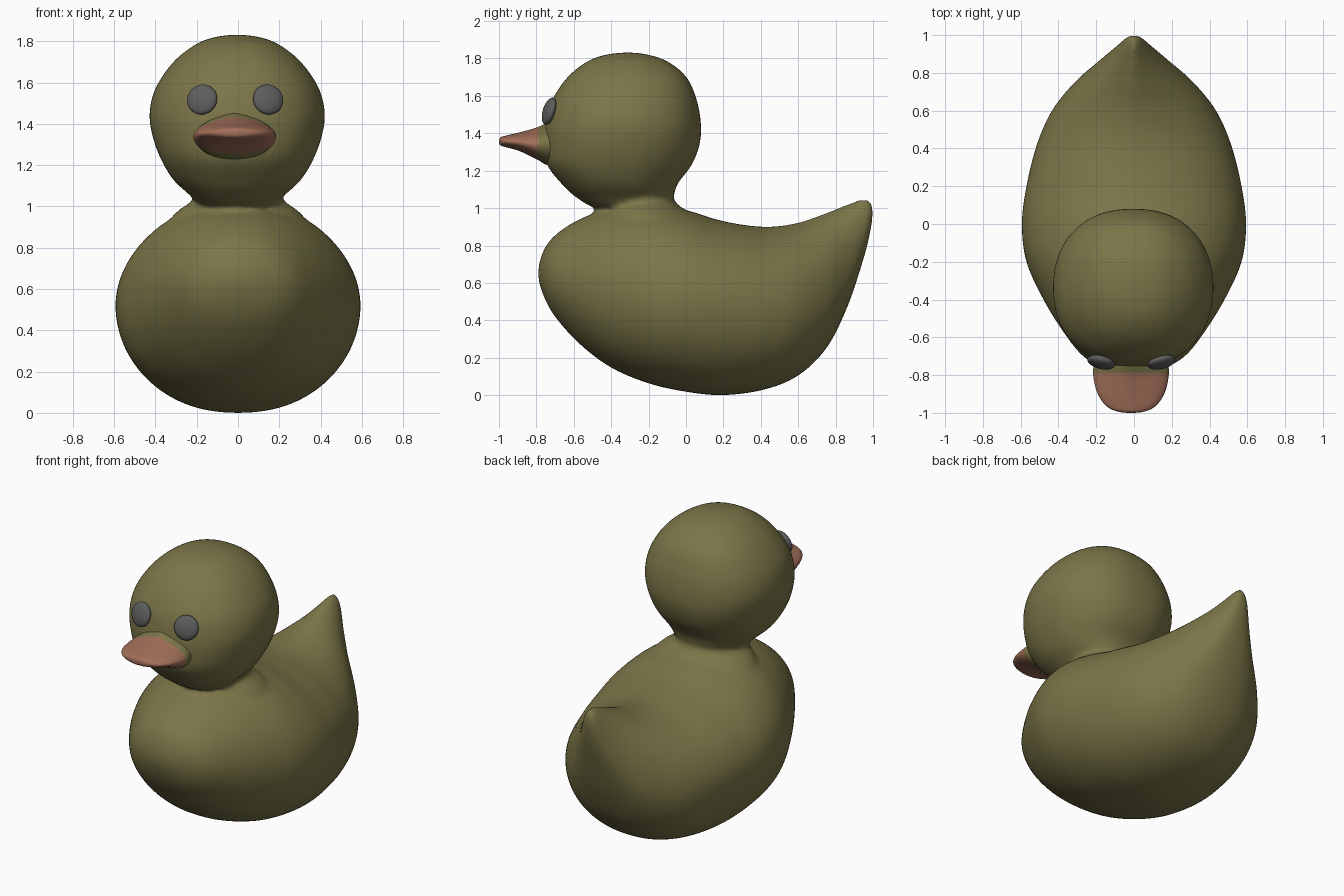
import bpy, bmesh
from math import sin, cos, pi
from mathutils import Vector

if "Cube" in bpy.data.objects:
    bpy.data.objects.remove(bpy.data.objects["Cube"])


def material(name, rgb):
    m = bpy.data.materials.new(name)
    m.diffuse_color = (*rgb, 1)
    m.use_nodes = True
    m.node_tree.nodes["Principled BSDF"].inputs["Base Color"].default_value = m.diffuse_color
    return m


olive = material("olive", (0.20, 0.18, 0.065))
pink = material("beak_pink", (0.36, 0.16, 0.10))
dark = material("eye_grey", (0.11, 0.11, 0.11))


def refine(st, steps):
    """Catmull-Rom through the stations; ends are mirrored so the poles are round."""
    def mirror(s):
        return (s[0], s[2], s[1], -s[3], s[4])
    p = [mirror(st[1])] + st + [mirror(st[-2])]
    out = []
    for i in range(1, len(p) - 2):
        for k in range(steps):
            t = k / steps
            out.append([0.5 * (2 * b + (c - a) * t + (2 * a - 5 * b + 4 * c - d) * t * t
                               + (3 * b - a - 3 * c + d) * t ** 3)
                        for a, b, c, d in zip(p[i - 1], p[i], p[i + 1], p[i + 2])])
    return out + [list(st[-1])]


def power(v, e):
    return abs(v) ** e if v > 0 else -abs(v) ** e


def loft(name, stations, axis, mats, upper=lambda t: 1.0, lower=1.0, flat=1.0,
         pick=None, cx=0.0, steps=6, n=64):
    """Station: position on axis, low, high, half width, height of widest point."""
    bm = bmesh.new()
    rings = []
    for t, lo, hi, hw, mid in refine(stations, steps):
        ring = []
        for k in range(n):
            a = 2 * pi * k / n
            c, s = cos(a), sin(a)
            x = cx + hw * power(c, upper(t) if s > 0 else lower)
            h = mid + (hi - mid if s > 0 else mid - lo) * power(s, flat)
            ring.append(bm.verts.new((x, t, h) if axis == 'y' else (x, h, t)))
        rings.append(ring)
    for r, q in zip(rings, rings[1:]):
        for k in range(n):
            bm.faces.new((r[k], r[(k + 1) % n], q[(k + 1) % n], q[k]))
    bmesh.ops.remove_doubles(bm, verts=bm.verts, dist=1e-5)
    bmesh.ops.recalc_face_normals(bm, faces=bm.faces)
    for f in bm.faces:
        f.smooth = True
        if pick:
            f.material_index = pick(f.calc_center_median())
    me = bpy.data.meshes.new(name)
    bm.to_mesh(me)
    bm.free()
    for m in mats:
        me.materials.append(m)
    ob = bpy.data.objects.new(name, me)
    bpy.context.collection.objects.link(ob)
    return ob


# Body with upturned, pinched tail
body = loft("body", [
    (-.79, .65, .65, 0, .65), (-.765, .54, .765, .15, .65), (-.70, .42, .855, .27, .63),
    (-.57, .275, .94, .375, .60), (-.40, .147, 1.0, .48, .57), (-.2, .063, 1.03, .57, .53),
    (0, .018, .99, .594, .52), (.2, 0, .93, .57, .50), (.42, .03, .90, .515, .48),
    (.6, .105, .922, .435, .48), (.75, .25, .975, .315, .52), (.86, .465, 1.02, .19, .62),
    (.945, .715, 1.05, .09, .80), (.985, .87, 1.04, .045, .94), (1.0, .98, .98, 0, .98),
], 'y', [olive], upper=lambda t: 1 + 0.4 * min(1, max(0, (t - .3) / .5)), lower=.9)


def level(z, front, back, hw):
    return (z, front, back, hw, (front + back) / 2)


# Neck fillet between body and head
neck = loft("neck", [
    level(.80, -.2, -.2, 0), level(.84, -.45, .08, .36), level(.92, -.44, .04, .34),
    level(.98, -.43, .005, .29), level(1.03, -.42, -.055, .22), level(1.08, -.40, -.07, .21),
    level(1.14, -.36, -.07, .19), level(1.18, -.2, -.2, 0),
], 'z', [olive])

# Head
head = loft("head", [
    level(.985, -.3, -.3, 0), level(1.0, -.48, -.13, .16), level(1.06, -.59, -.07, .235),
    level(1.13, -.665, -.045, .31), level(1.23, -.742, .03, .37), level(1.34, -.76, .073, .41),
    level(1.45, -.752, .08, .425), level(1.57, -.72, .06, .397), level(1.69, -.642, .01, .318),
    level(1.77, -.55, -.075, .225), level(1.815, -.45, -.18, .13), level(1.832, -.31, -.31, 0),
], 'z', [olive], upper=lambda t: .87, lower=.87, flat=.93, cx=-.004)

# Fuse neck and head into the body as one soft skin
bpy.ops.object.select_all(action='DESELECT')
for ob in (body, neck, head):
    ob.select_set(True)
bpy.context.view_layer.objects.active = body
bpy.ops.object.join()
fuse = body.modifiers.new("fuse", 'REMESH')
fuse.mode = 'VOXEL'
fuse.voxel_size = .016
fuse.use_smooth_shade = True
soften = body.modifiers.new("soften", 'SMOOTH')
soften.iterations = 8

# Beak, with its root in the head colour
loft("beak", [
    (-1.0, 1.355, 1.355, 0, 1.355), (-.992, 1.335, 1.378, .075, 1.357),
    (-.96, 1.325, 1.388, .135, 1.355), (-.89, 1.305, 1.405, .18, 1.35),
    (-.80, 1.262, 1.43, .20, 1.34), (-.74, 1.23, 1.455, .195, 1.34),
    (-.68, 1.24, 1.45, .17, 1.34), (-.6, 1.33, 1.33, 0, 1.33),
], 'y', [pink, olive], upper=lambda t: 1.0 + 0.6 * max(0, min(1, (t + .96) / .2)), lower=.9,
    pick=lambda c: int(c.y > -.785), cx=-.016)

# Eyes: flattened balls lying on the head
for side, label in ((-1, "left"), (1, "right")):
    bpy.ops.mesh.primitive_uv_sphere_add(segments=40, ring_count=20, radius=1,
                                         location=(-.014 + side * .16, -.732, 1.518))
    eye = bpy.context.object
    eye.name = "eye_" + label
    eye.scale = (.075, .075, .03)
    eye.rotation_euler = Vector((side * .25, -1, .3)).to_track_quat('Z', 'Y').to_euler()
    eye.data.materials.append(dark)
    bpy.ops.object.shade_smooth()
